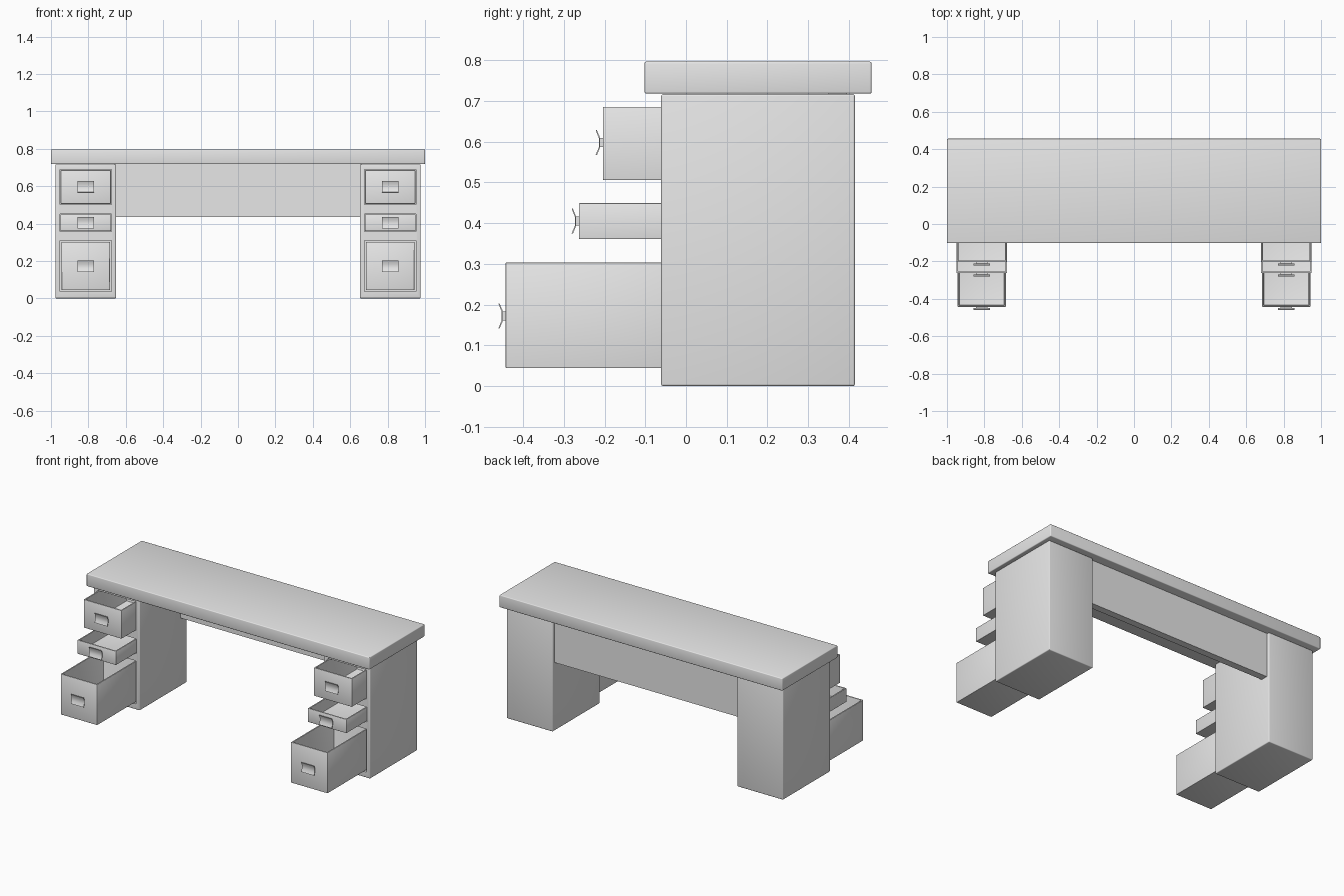
import bpy, bmesh
from mathutils import Vector

if "Cube" in bpy.data.objects:
    bpy.data.objects.remove(bpy.data.objects["Cube"], do_unlink=True)

grey = bpy.data.materials.new("light_grey")
grey.use_nodes = True
grey.diffuse_color = (0.8, 0.8, 0.8, 1)
grey.node_tree.nodes["Principled BSDF"].inputs["Base Color"].default_value = (0.8, 0.8, 0.8, 1)


def new_object(name, bm):
    bmesh.ops.recalc_face_normals(bm, faces=bm.faces[:])
    mesh = bpy.data.meshes.new(name)
    bm.to_mesh(mesh)
    bm.free()
    mesh.materials.append(grey)
    obj = bpy.data.objects.new(name, mesh)
    bpy.context.collection.objects.link(obj)
    return obj


def make_active(obj):
    bpy.ops.object.select_all(action="DESELECT")
    obj.select_set(True)
    bpy.context.view_layer.objects.active = obj


def smooth(obj):
    make_active(obj)
    bpy.ops.object.shade_smooth_by_angle(angle=0.6)


def round_edges(bm, width):
    bmesh.ops.bevel(bm, geom=bm.edges[:], offset=width, segments=3,
                    profile=0.5, affect="EDGES", clamp_overlap=True)


def box_mesh(low, high):
    low, high = Vector(low), Vector(high)
    bm = bmesh.new()
    bmesh.ops.create_cube(bm, size=1)
    for v in bm.verts:
        v.co = (low + high) / 2 + v.co * (high - low)
    return bm


def box(name, low, high, bevel=0.0):
    bm = box_mesh(low, high)
    if bevel:
        round_edges(bm, bevel)
    return new_object(name, bm)


def drawer(name, x, half, front, back, bottom, top):
    # Open tray: inset the top face, then sink it to form the floor
    wall = 0.012
    bm = box_mesh((x - half, front, bottom), (x + half, back, top))
    lid = max(bm.faces, key=lambda f: f.calc_center_median().z)
    bmesh.ops.inset_region(bm, faces=[lid], thickness=wall)
    sunk = bmesh.ops.extrude_face_region(bm, geom=[lid])
    verts = [g for g in sunk["geom"] if isinstance(g, bmesh.types.BMVert)]
    bmesh.ops.translate(bm, verts=verts, vec=(0, 0, bottom + wall - top))
    if lid.is_valid:
        bmesh.ops.delete(bm, geom=[lid], context="FACES_ONLY")
    round_edges(bm, 0.002)
    smooth(new_object(name, bm))


def handle(name, x, front, z):
    # Short stem carrying a bent grip plate that flares outward
    smooth(box(name + "_stem", (x - 0.032, front - 0.009, z - 0.011),
               (x + 0.032, front + 0.002, z + 0.011)))
    outer = [(-0.018, 0.030), (-0.010, 0.011)]
    inner = [(-0.007, 0.012), (-0.015, 0.031)]
    half = outer + inner
    loop = (outer + [(y, -h) for y, h in reversed(outer)]
            + [(y, -h) for y, h in reversed(inner)] + inner)
    bm = bmesh.new()
    verts = [bm.verts.new((x - 0.045, front + y, z + h)) for y, h in loop]
    face = bm.faces.new(verts)
    ext = bmesh.ops.extrude_face_region(bm, geom=[face])
    moved = [g for g in ext["geom"] if isinstance(g, bmesh.types.BMVert)]
    bmesh.ops.translate(bm, verts=moved, vec=(0.09, 0, 0))
    smooth(new_object(name + "_grip", bm))


# Desk top and rear panel
smooth(box("desk_top", (-1, -0.102, 0.718), (1, 0.456, 0.797), 0.005))
smooth(box("rear_panel", (-0.66, 0.35, 0.435), (0.66, 0.395, 0.72)))

# Drawer rows: name, half width, front, bottom, top, handle height, opening gap
ROWS = [
    ("top", 0.134, -0.204, 0.506, 0.686, 0.598, 0.003),
    ("middle", 0.136, -0.263, 0.361, 0.449, 0.405, 0.003),
    ("bottom", 0.129, -0.443, 0.044, 0.303, 0.172, 0.008),
]

for side, x in (("left", 0.814), ("right", -0.814)):
    # Pedestal with three drawer openings
    pedestal = box(side + "_pedestal", (x - 0.162, -0.061, 0),
                   (x + 0.162, 0.415, 0.717), 0.005)
    for row, half, front, bottom, top, grip, gap in ROWS:
        cutter = box("cutter", (x - half - gap, -0.2, bottom - gap),
                     (x + half + gap, 0.39, top + gap))
        cutter.hide_render = True
        make_active(pedestal)
        cut = pedestal.modifiers.new("opening", "BOOLEAN")
        cut.operation = "DIFFERENCE"
        cut.solver = "EXACT"
        cut.object = cutter
        bpy.ops.object.modifier_apply(modifier=cut.name)
        bpy.data.objects.remove(cutter, do_unlink=True)

        # Drawer pulled part way out, with its handle
        name = f"{side}_{row}_drawer"
        drawer(name, x, half, front, front + 0.43, bottom, top)
        handle(name + "_handle", x, front, grip)
    smooth(pedestal)
